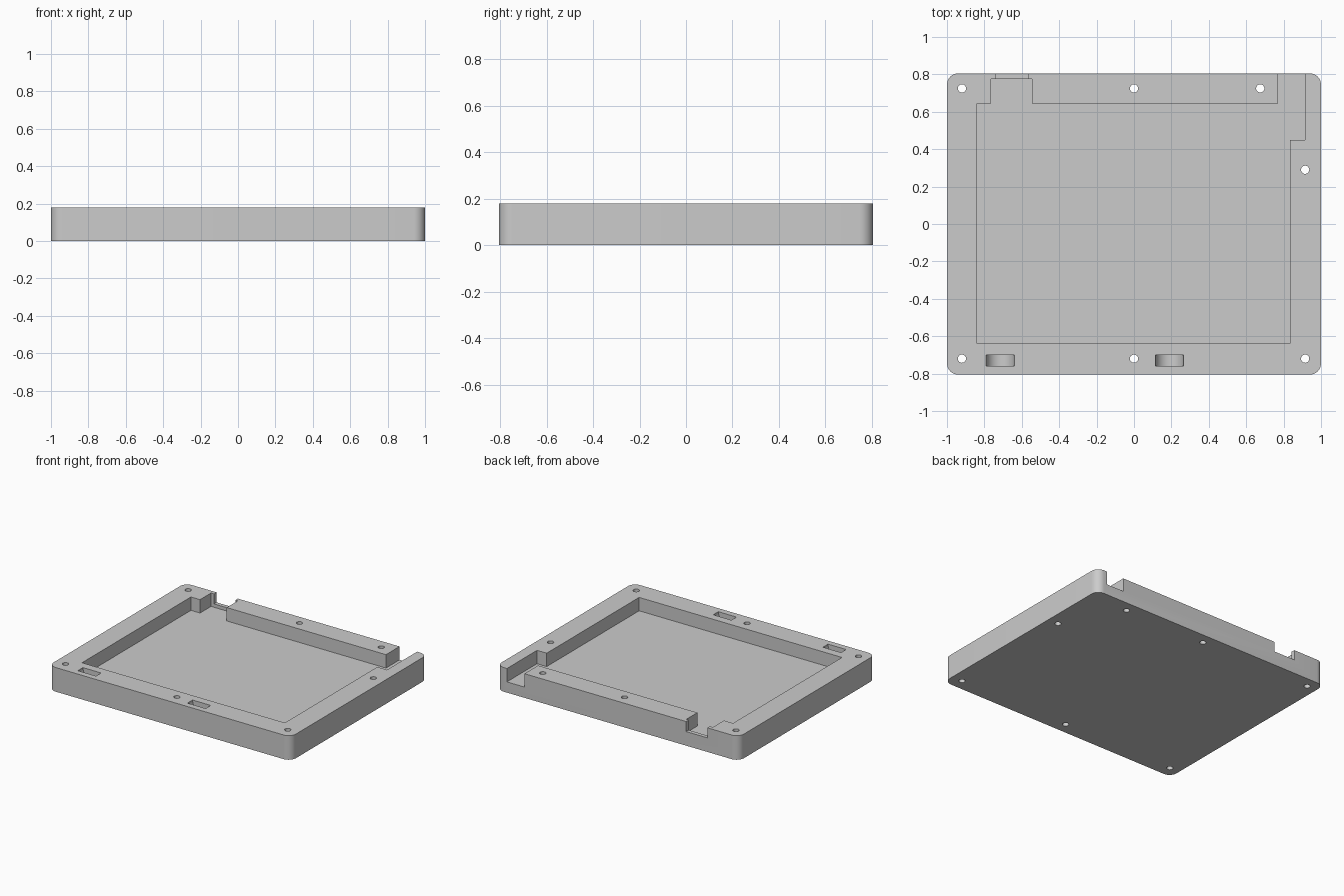
import bpy, bmesh, math

if "Cube" in bpy.data.objects:
    bpy.data.objects.remove(bpy.data.objects["Cube"])

HEIGHT, FLOOR, SILL = 0.18, 0.08, 0.105
HALF_X, HALF_Y, CORNER = 1.0, 0.805, 0.06

grey = bpy.data.materials.new("light_grey")
grey.use_nodes = True
colour = (0.6, 0.6, 0.6, 1)
grey.diffuse_color = colour
grey.node_tree.nodes["Principled BSDF"].inputs["Base Color"].default_value = colour


def prism(name, outline, z0, z1):
    """Extrude a flat outline from z0 up to z1."""
    bm = bmesh.new()
    face = bm.faces.new([bm.verts.new((x, y, z0)) for x, y in outline])
    up = bmesh.ops.extrude_face_region(bm, geom=[face])["geom"]
    bmesh.ops.translate(bm, vec=(0, 0, z1 - z0),
                        verts=[v for v in up if isinstance(v, bmesh.types.BMVert)])
    bmesh.ops.recalc_face_normals(bm, faces=bm.faces)
    mesh = bpy.data.meshes.new(name)
    bm.to_mesh(mesh)
    bm.free()
    mesh.materials.append(grey)
    obj = bpy.data.objects.new(name, mesh)
    bpy.context.collection.objects.link(obj)
    return obj


def rectangle(x0, x1, y0, y1):
    return [(x0, y0), (x1, y0), (x1, y1), (x0, y1)]


def arc(cx, cy, radius, start, sweep, steps):
    return [(cx + radius * math.cos(start + sweep * i / steps),
             cy + radius * math.sin(start + sweep * i / steps))
            for i in range(steps + 1)]


def cut(body, cutter):
    cutter.hide_render = True
    mod = body.modifiers.new("cut", "BOOLEAN")
    mod.operation, mod.solver, mod.object = "DIFFERENCE", "EXACT", cutter
    bpy.context.view_layer.objects.active = body
    bpy.ops.object.modifier_apply(modifier=mod.name)
    bpy.data.objects.remove(cutter)


# Case body with rounded vertical corners
outline = []
for k, (sx, sy) in enumerate([(1, 1), (-1, 1), (-1, -1), (1, -1)]):
    outline += arc(sx * (HALF_X - CORNER), sy * (HALF_Y - CORNER), CORNER,
                   k * math.pi / 2, math.pi / 2, 10)
case = prism("case_tray", outline, 0, HEIGHT)

# Pocket, with a connector bay and an open channel at the back
pocket = [(-0.84, -0.64), (0.835, -0.64), (0.835, 0.45), (0.915, 0.45),
          (0.915, 0.9), (0.77, 0.9), (0.77, 0.645), (-0.545, 0.645),
          (-0.545, 0.775), (-0.765, 0.775), (-0.765, 0.645), (-0.84, 0.645)]
cut(case, prism("pocket_cutter", pocket, FLOOR, 0.3))

# Connector opening in the thin back wall
cut(case, prism("connector_cutter", rectangle(-0.74, -0.565, 0.7, 0.9), SILL, 0.3))

# Screw holes
for x, y in [(-0.92, 0.725), (0, 0.725), (0.675, 0.725), (0.915, 0.29),
             (0.915, -0.72), (0, -0.72), (-0.92, -0.72)]:
    ring = arc(x, y, 0.022, 0, math.tau, 24)[:-1]
    cut(case, prism("hole_cutter", ring, -0.1, 0.3))

# Round-bottomed slots in the front rim
for x in (-0.715, 0.19):
    slot = prism("slot_cutter", arc(0, 0, 0.075, 0, math.tau, 40)[:-1], -0.03, 0.03)
    slot.rotation_euler.x = math.pi / 2
    slot.location = (x, -0.73, HEIGHT)
    bpy.context.view_layer.update()
    cut(case, slot)

# Smooth the curved walls, keep the edges crisp
bpy.ops.object.select_all(action="DESELECT")
case.select_set(True)
bpy.context.view_layer.objects.active = case
bpy.ops.object.shade_smooth_by_angle(angle=math.radians(30))
